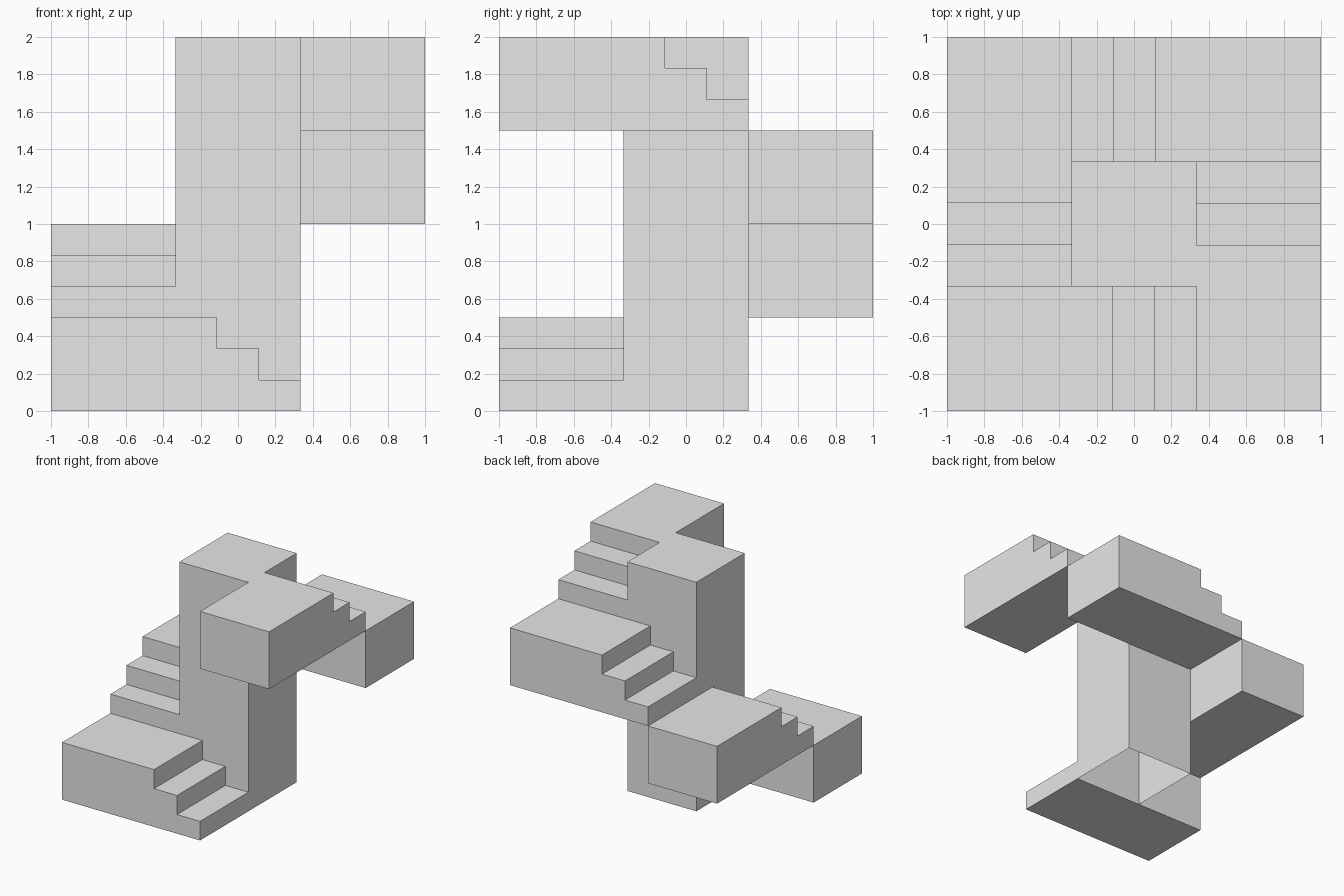
import bpy
import bmesh
from math import radians
from mathutils import Matrix

cube = bpy.data.objects.get("Cube")
if cube:
    bpy.data.objects.remove(cube, do_unlink=True)

T = 1 / 3          # half width of the column
STEP = T * 2 / 3   # tread depth
RISE = 0.5 / 3     # step height

grey = bpy.data.materials.new("light grey")
grey.use_nodes = True
grey.diffuse_color = (0.8, 0.8, 0.8, 1)
grey.node_tree.nodes["Principled BSDF"].inputs["Base Color"].default_value = (0.8, 0.8, 0.8, 1)


def finish(name, bm):
    bmesh.ops.recalc_face_normals(bm, faces=bm.faces)
    mesh = bpy.data.meshes.new(name)
    bm.to_mesh(mesh)
    bm.free()
    mesh.materials.append(grey)
    obj = bpy.data.objects.new(name, mesh)
    bpy.context.collection.objects.link(obj)


def extrude_profile(bm, points, offset):
    face = bm.faces.new([bm.verts.new(p) for p in points])
    new = bmesh.ops.extrude_face_region(bm, geom=[face])["geom"]
    bmesh.ops.translate(bm, vec=offset,
                        verts=[v for v in new if isinstance(v, bmesh.types.BMVert)])


# Square column, open underneath
bm = bmesh.new()
extrude_profile(bm, [(-T, -T, 0), (T, -T, 0), (T, T, 0), (-T, T, 0)], (0, 0, 2))
bmesh.ops.recalc_face_normals(bm, faces=bm.faces)
bmesh.ops.delete(bm, geom=[f for f in bm.faces if f.normal.z < -0.5], context="FACES_ONLY")
finish("column", bm)

# Four flights, each a quarter turn on and half a unit higher
for turn, side in enumerate(("front", "right", "back", "left")):
    profile = [(-1, -1, 0), (T, -1, 0)]
    for i in range(3):
        x = T - i * STEP
        z = (i + 1) * RISE
        profile += [(x, -1, z), (x - STEP if i < 2 else -1, -1, z)]
    bm = bmesh.new()
    extrude_profile(bm, profile, (0, 1 - T, 0))
    place = Matrix.Translation((0, 0, turn * 0.5)) @ Matrix.Rotation(radians(-90 * turn), 4, "Z")
    bm.transform(place)
    finish(side + "_flight", bm)
